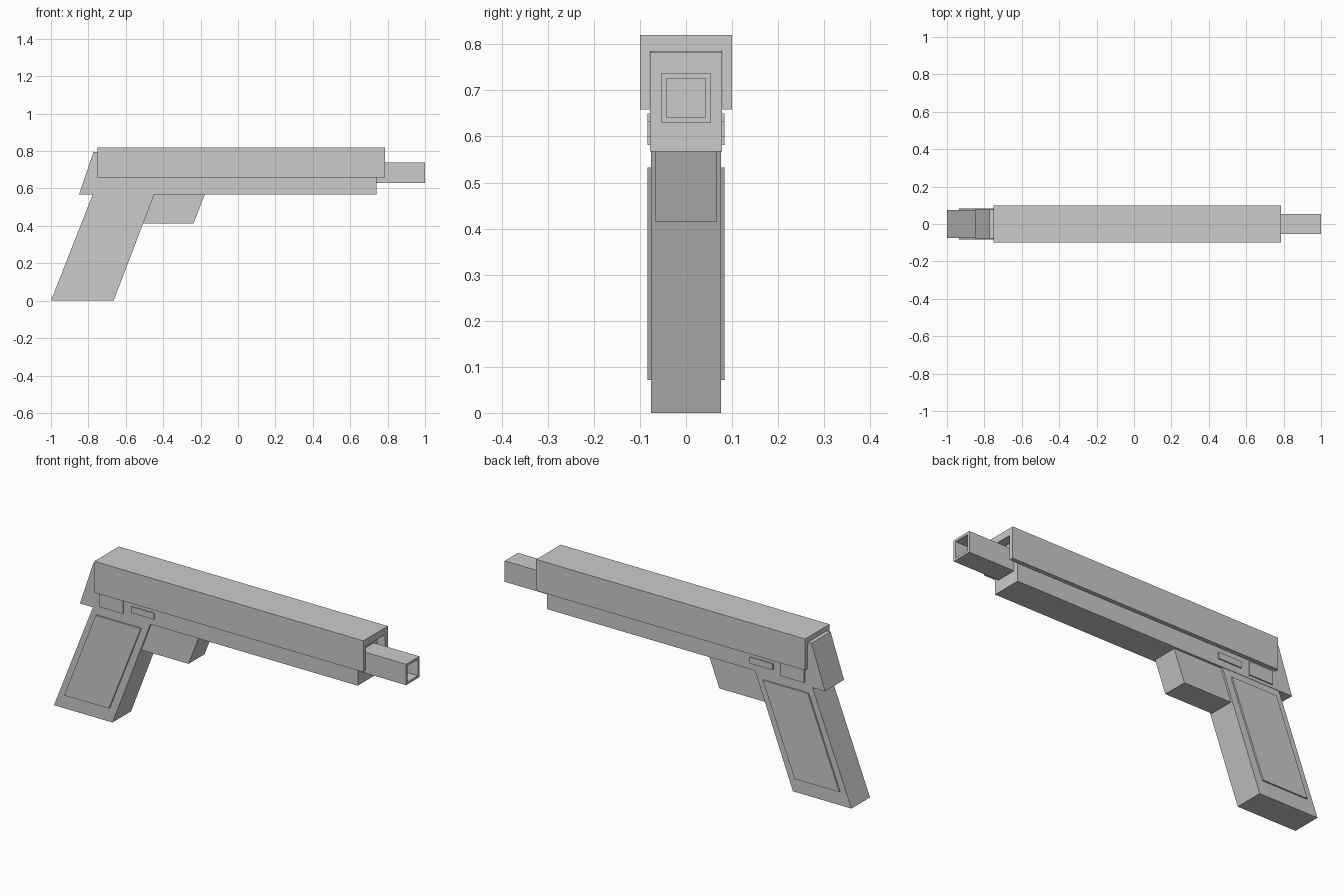
import bpy, bmesh

if "Cube" in bpy.data.objects:
    bpy.data.objects.remove(bpy.data.objects["Cube"])


def prism(name, points, lo, hi, axis='Y'):
    """Extrude a profile: (x, z) points along Y, or (y, z) points along X."""
    place = (lambda a, b, d: (a, d, b)) if axis == 'Y' else (lambda a, b, d: (d, a, b))
    bm = bmesh.new()
    face = bm.faces.new([bm.verts.new(place(a, b, lo)) for a, b in points])
    new = bmesh.ops.extrude_face_region(bm, geom=[face])['geom']
    moved = [v for v in new if isinstance(v, bmesh.types.BMVert)]
    bmesh.ops.translate(bm, verts=moved, vec=place(0, 0, hi - lo))
    bmesh.ops.recalc_face_normals(bm, faces=bm.faces)
    mesh = bpy.data.meshes.new(name)
    bm.to_mesh(mesh)
    bm.free()
    obj = bpy.data.objects.new(name, mesh)
    bpy.context.collection.objects.link(obj)
    return obj


def rect(a0, a1, b0, b1):
    return [(a0, b0), (a1, b0), (a1, b1), (a0, b1)]


# Body with slanted rear, filling the channel of the upper cover
prism("frame", [(-.85, .567), (.74, .567), (.74, .783), (-.752, .783),
                (-.752, .795), (-.773, .795)], -.078, .078)

# Upper cover: inverted U channel
prism("slide", [(-.1, .658), (-.1, .82), (.1, .82), (.1, .658),
                (.079, .658), (.079, .784), (-.079, .784), (-.079, .658)],
      -.752, .787, 'X')

# Slanted handle and the raised panels on both sides
prism("grip", [(-1, 0), (-.665, 0), (-.448, .567), (-.777, .567)], -.076, .076)
panel = [(-.936, .071), (-.68, .071), (-.498, .533), (-.756, .533)]

# Solid guard block under the body
prism("guard_block", [(-.507, .414), (-.237, .414), (-.178, .567), (-.45, .567)], -.066, .066)

# Mirrored side details: grip panels and two raised plates
for side, s in (("right", -1), ("left", 1)):
    lo, hi = sorted((s * .07, s * .084))
    prism("grip_panel_" + side, panel, lo, hi)
    prism("rear_plate_" + side, rect(-.735, -.60, .582, .65), lo, hi)
    prism("small_lever_" + side, rect(-.554, -.422, .60, .632), lo, hi)

# Square barrel with a recessed bore
barrel = prism("barrel", rect(-.054, .054, .63, .738), .74, 1.0, 'X')
bm = bmesh.new()
bm.from_mesh(barrel.data)
tip = max(bm.faces, key=lambda f: f.calc_center_median().x)
bmesh.ops.inset_individual(bm, faces=[tip], thickness=.017)
walls = bmesh.ops.extrude_discrete_faces(bm, faces=[tip])['faces']
bmesh.ops.translate(bm, verts=walls[0].verts, vec=(-.25, 0, 0))
bm.to_mesh(barrel.data)
bm.free()
